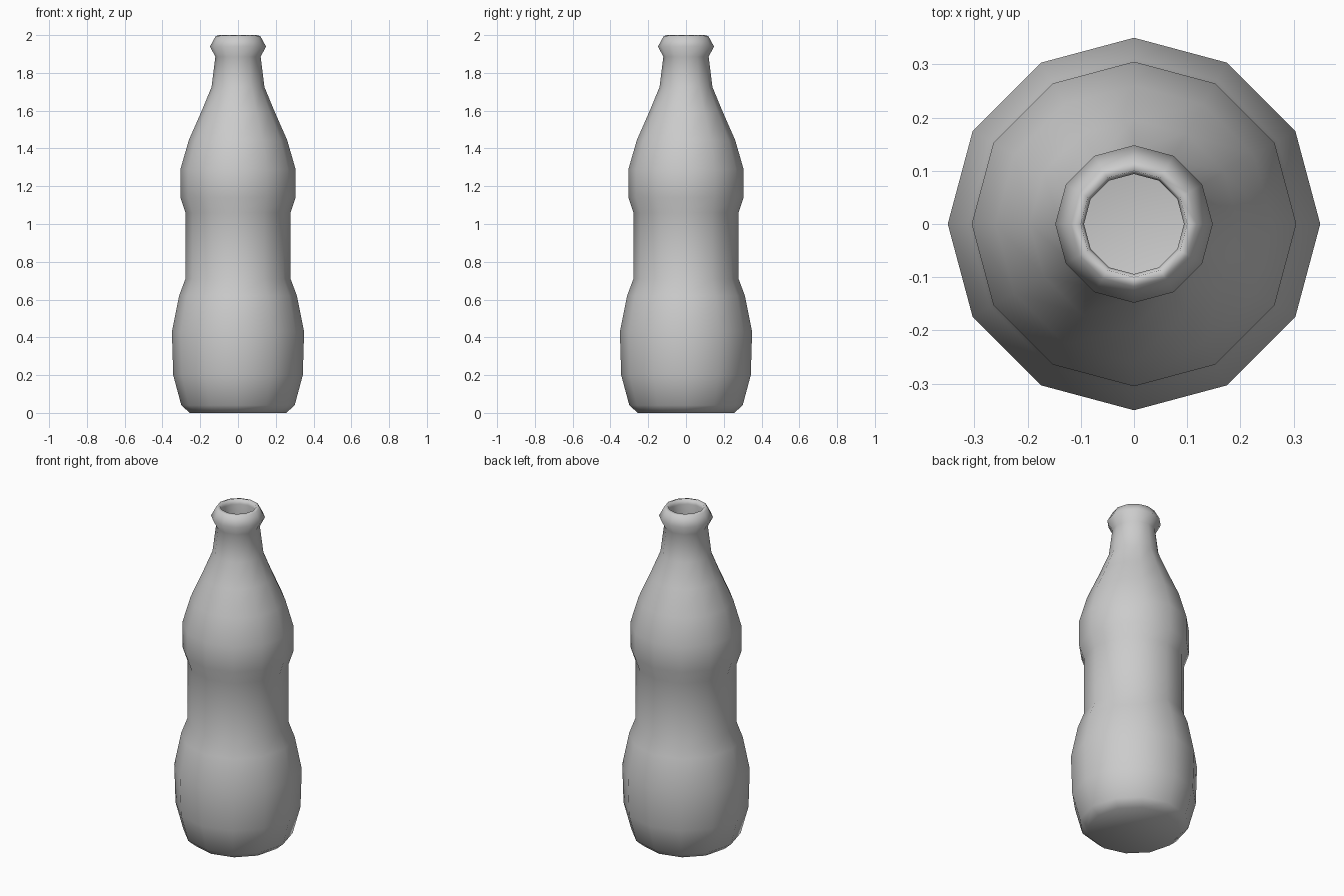
import bpy, bmesh, math

if "Cube" in bpy.data.objects:
    bpy.data.objects.remove(bpy.data.objects["Cube"])

SIDES = 12

# Profile (radius, height) from the base up to the mouth, then the inner lip
profile = [
    (0.255, 0.0), (0.30, 0.04), (0.343, 0.20), (0.35, 0.43), (0.312, 0.62),
    (0.278, 0.71), (0.278, 1.06), (0.305, 1.14), (0.305, 1.29), (0.26, 1.445),
    (0.196, 1.59), (0.14, 1.725), (0.12, 1.885), (0.148, 1.94), (0.118, 1.995),
    (0.10, 2.0), (0.094, 1.97), (0.096, 1.88),
]

# Lathe the profile into a bottle shell
bm = bmesh.new()
rings = []
for r, z in profile:
    rings.append([bm.verts.new((r * math.cos(2 * math.pi * i / SIDES),
                                r * math.sin(2 * math.pi * i / SIDES), z))
                  for i in range(SIDES)])
for a, b in zip(rings, rings[1:]):
    for i in range(SIDES):
        j = (i + 1) % SIDES
        bm.faces.new((a[i], a[j], b[j], b[i]))

# Closed base
bm.faces.new(list(reversed(rings[0])))
for f in bm.faces:
    f.smooth = True

mesh = bpy.data.meshes.new("bottle")
bm.to_mesh(mesh)
bm.free()
bottle = bpy.data.objects.new("bottle", mesh)
bpy.context.collection.objects.link(bottle)
